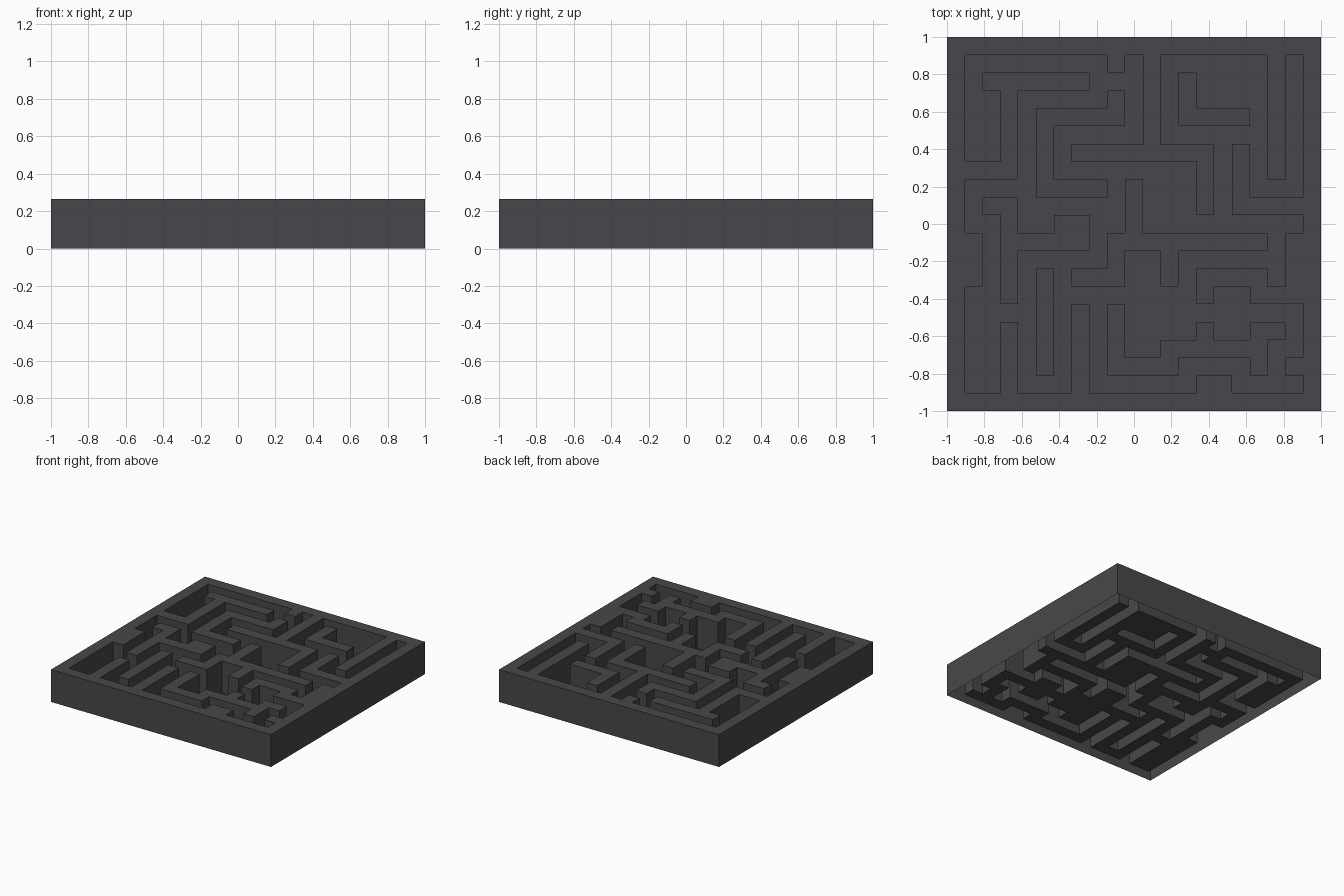
import bpy, bmesh, math

if "Cube" in bpy.data.objects:
    bpy.data.objects.remove(bpy.data.objects["Cube"])

N = 21                # grid cells per side
CELL = 2 / N
HEIGHT = 0.265

# Wall runs as (column, row) corner points, row 0 at the back; attached to the rim
RIM_WALLS = [
    [(9, 1)],
    [(11, 1), (11, 6)],
    [(7, 6), (14, 6), (14, 9)],
    [(18, 1), (18, 7)],
    [(19, 9), (16, 9), (16, 6)],
    [(19, 11), (19, 14), (17, 14), (17, 13), (14, 13), (14, 14)],
    [(19, 18)],
    [(14, 19), (15, 19)],
    [(7, 15), (7, 19)],
    [(3, 16), (3, 19)],
    [(1, 11), (1, 13)],
    [(1, 7), (3, 7), (3, 2)],
    [(2, 2), (7, 2)],
]
# Free-standing wall runs
ISLAND_WALLS = [
    [(13, 2), (13, 4), (16, 4)],
    [(9, 3), (9, 4), (5, 4), (5, 8), (8, 8)],
    [(2, 9), (3, 9), (3, 14)],
    [(3, 11), (7, 11), (7, 10), (6, 10)],
    [(10, 8), (10, 11), (17, 11)],
    [(12, 11), (12, 13)],
    [(10, 11), (9, 11), (9, 13), (7, 13)],
    [(5, 13), (5, 18)],
    [(9, 15), (9, 18), (12, 18), (12, 17), (17, 17)],
    [(14, 16), (14, 17)],
    [(18, 16), (17, 16), (17, 18)],
]

# Mark raised cells: rim first, then every run
raised = {(c, r) for c in range(N) for r in range(N)
          if c in (0, N - 1) or r in (0, N - 1)}
for run in RIM_WALLS + ISLAND_WALLS:
    for (c0, r0), (c1, r1) in zip(run, run[1:] or run):
        for c in range(min(c0, c1), max(c0, c1) + 1):
            for r in range(min(r0, r1), max(r0, r1) + 1):
                raised.add((c, r))

# Hollow shell: tops of walls, sunken floors and the sides between them
bm = bmesh.new()


def pt(c, r, z):
    return bm.verts.new((-1 + c * CELL, 1 - r * CELL, z))


def side(a, b):
    bm.faces.new([pt(*a, 0), pt(*b, 0), pt(*b, HEIGHT), pt(*a, HEIGHT)])


for c in range(N):
    for r in range(N):
        up = (c, r) in raised
        z = HEIGHT if up else 0
        bm.faces.new([pt(c, r + 1, z), pt(c + 1, r + 1, z),
                      pt(c + 1, r, z), pt(c, r, z)])
        if up:
            corners = [(c, r + 1), (c + 1, r + 1), (c + 1, r), (c, r)]
            neighbours = [(c, r + 1), (c + 1, r), (c, r - 1), (c - 1, r)]
            for i, n in enumerate(neighbours):
                if n not in raised:
                    side(corners[i], corners[(i + 1) % 4])

bmesh.ops.remove_doubles(bm, verts=bm.verts[:], dist=1e-4)

mesh = bpy.data.meshes.new("maze_tray")
bm.to_mesh(mesh)
bm.free()
maze = bpy.data.objects.new("maze_tray", mesh)
bpy.context.collection.objects.link(maze)

mat = bpy.data.materials.new("dark_grey")
mat.diffuse_color = (0.064, 0.062, 0.069, 1)
mat.use_nodes = True
mat.node_tree.nodes["Principled BSDF"].inputs["Base Color"].default_value = mat.diffuse_color
mesh.materials.append(mat)
